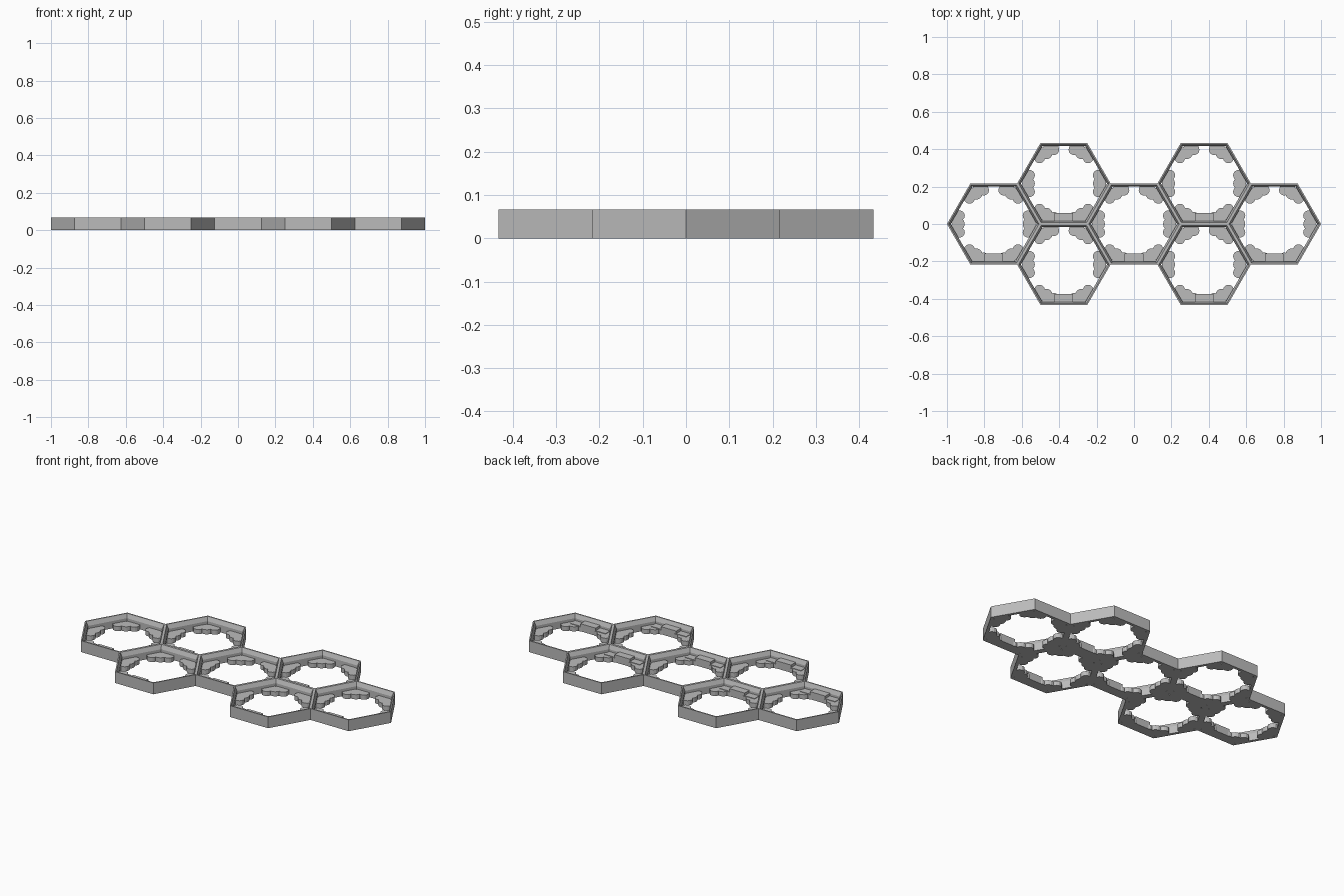
import bpy, bmesh, math
from mathutils import Vector, Matrix

cube = bpy.data.objects.get("Cube")
if cube:
    bpy.data.objects.remove(cube, do_unlink=True)

RADIUS = 0.25
APOTHEM = RADIUS * math.sqrt(3) / 2
HEIGHT = 0.067

grey = bpy.data.materials.new("plain grey")
grey.use_nodes = True
colour = (0.5, 0.5, 0.5, 1)
grey.diffuse_color = colour
grey.node_tree.nodes["Principled BSDF"].inputs["Base Color"].default_value = colour


def finish(bm, name):
    bmesh.ops.recalc_face_normals(bm, faces=bm.faces)
    mesh = bpy.data.meshes.new(name)
    bm.to_mesh(mesh)
    bm.free()
    mesh.materials.append(grey)
    return mesh


def prism(bm, points, top):
    """Upright prism standing on the ground."""
    face = bm.faces.new([bm.verts.new((p[0], p[1], 0)) for p in points])
    bottom = bm.faces.new(reversed([bm.verts.new((p[0], p[1], top)) for p in points]))
    a, b = list(face.verts), list(reversed(bottom.verts))
    for i in range(len(a)):
        j = (i + 1) % len(a)
        bm.faces.new((a[i], b[i], b[j], a[j]))


def box(bm, x0, x1, y0, y1, top):
    prism(bm, [(x0, y0), (x1, y0), (x1, y1), (x0, y1)], top)


def disc(bm, centre, radius, top, sides=14):
    ring = [(centre.x + radius * math.cos(math.tau * i / sides),
             centre.y + radius * math.sin(math.tau * i / sides)) for i in range(sides)]
    prism(bm, ring, top)


# Hexagonal wall: a thin rim, sloped on the inside near the top
def make_wall():
    bm = bmesh.new()
    profile = [(0, 0), (0, HEIGHT), (0.007, HEIGHT), (0.017, 0.043), (0.017, 0)]
    rings = []
    for inset, z in profile:
        r = RADIUS - inset * RADIUS / APOTHEM
        rings.append([bm.verts.new((r * math.cos(k * math.pi / 3),
                                    r * math.sin(k * math.pi / 3), z)) for k in range(6)])
    for n, ring in enumerate(rings):
        after = rings[(n + 1) % len(rings)]
        for k in range(6):
            m = (k + 1) % 6
            bm.faces.new((ring[k], ring[m], after[m], after[k]))
    return finish(bm, "hex_wall")


# Corner clip: a round lobe in the corner and one along each wall
def make_clips():
    bm = bmesh.new()
    for k in range(6):
        turn = Matrix.Rotation(k * math.pi / 3, 3, 'Z')
        corner = Vector((RADIUS, 0, 0))
        disc(bm, turn @ (corner - Vector((0.06, 0, 0))), 0.035, 0.027)
        for side in (-1, 1):
            along = Vector((-0.5, side * math.sqrt(3) / 2, 0))
            inward = Vector((-math.sqrt(3) / 2, -side * 0.5, 0))
            disc(bm, turn @ (corner + along * 0.072 + inward * 0.036), 0.028, 0.027)
            pad = [corner + along * s + inward * d for s, d in
                   ((0.012, 0.01), (0.095, 0.01), (0.095, 0.04), (0.03, 0.05))]
            prism(bm, [turn @ p for p in pad], 0.027)
    return finish(bm, "corner_clips")


# Ledge along the front wall with a raised middle block
def make_ledge():
    bm = bmesh.new()
    y0, y1 = -APOTHEM + 0.01, -APOTHEM + 0.06
    box(bm, -0.115, -0.05, y0, y1, 0.03)
    box(bm, -0.05, 0.05, y0, y1, 0.045)
    box(bm, 0.05, 0.115, y0, y1, 0.03)
    return finish(bm, "front_ledge")


# Seven tiles in a honeycomb strip
parts = [make_wall(), make_clips(), make_ledge()]
step = RADIUS * 1.5
centres = [(-2 * step, 0), (0, 0), (2 * step, 0)]
centres += [(sx * step, sy * APOTHEM) for sx in (-1, 1) for sy in (-1, 1)]
for number, (x, y) in enumerate(centres, 1):
    for mesh in parts:
        ob = bpy.data.objects.new(f"{mesh.name}_{number}", mesh)
        ob.location = (x, y, 0)
        bpy.context.collection.objects.link(ob)
